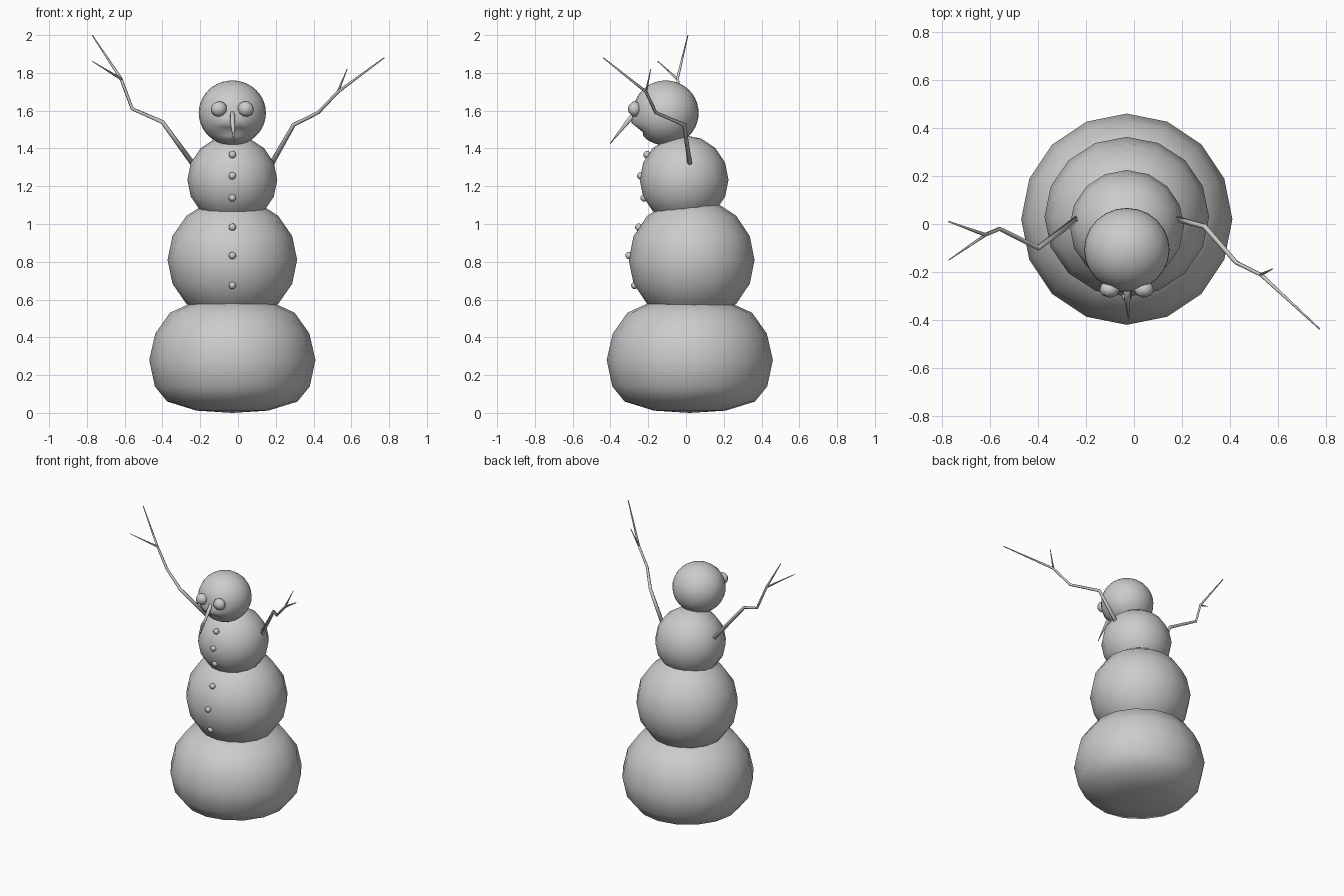
import bpy, bmesh, math
from mathutils import Vector, Matrix

cube = bpy.data.objects.get("Cube")
if cube:
    bpy.data.objects.remove(cube, do_unlink=True)

# One plain grey covers the whole figure
GREY = (0.6, 0.6, 0.6, 1.0)
grey = bpy.data.materials.new("plain grey")
grey.use_nodes = True
grey.diffuse_color = GREY
grey.node_tree.nodes["Principled BSDF"].inputs["Base Color"].default_value = GREY

MID = -0.03  # x of the body's axis


def finish(bm, name):
    bmesh.ops.recalc_face_normals(bm, faces=bm.faces)
    mesh = bpy.data.meshes.new(name)
    bm.to_mesh(mesh)
    bm.free()
    mesh.materials.append(grey)
    for poly in mesh.polygons:
        poly.use_smooth = True
    obj = bpy.data.objects.new(name, mesh)
    bpy.context.collection.objects.link(obj)
    return obj


def ball(name, centre, size, sides=16, rings=8, turn=0.0, shape=None):
    bm = bmesh.new()
    bmesh.ops.create_uvsphere(bm, u_segments=sides, v_segments=rings, radius=1)
    place = (Matrix.Translation(centre) @ Matrix.Rotation(turn, 4, "Y")
             @ Matrix.Diagonal((*size, 1)))
    bm.transform(place)
    if shape:
        for v in bm.verts:
            shape(v.co)
    return finish(bm, name)


def lathe(name, centre, profile, sides=16):
    bm = bmesh.new()
    verts = [bm.verts.new((r, 0, z)) for r, z in profile]
    edges = [bm.edges.new(pair) for pair in zip(verts, verts[1:])]
    bmesh.ops.spin(bm, geom=verts + edges, cent=(0, 0, 0), axis=(0, 0, 1),
                   angle=math.tau, steps=sides)
    bmesh.ops.remove_doubles(bm, verts=bm.verts, dist=0.0005)
    bm.transform(Matrix.Translation(centre))
    return finish(bm, name)


def stick(name, points, radii, sides=6):
    """Tapered tube through the points."""
    bm = bmesh.new()
    pts = [Vector(p) for p in points]
    loops = []
    for i, p in enumerate(pts):
        along = pts[min(i + 1, len(pts) - 1)] - pts[max(i - 1, 0)]
        side = along.cross(Vector((0, 1, 0))).normalized()
        other = along.cross(side).normalized()
        loops.append([bm.verts.new(p + radii[i] * (math.cos(a) * side + math.sin(a) * other))
                      for a in (math.tau * k / sides for k in range(sides))])
    for low, high in zip(loops, loops[1:]):
        for k in range(sides):
            n = (k + 1) % sides
            bm.faces.new((low[k], low[n], high[n], high[k]))
    bm.faces.new(loops[0])
    bm.faces.new(loops[-1])
    return finish(bm, name)


# Stacked snowballs, the lowest one slumped
lathe("base_snowball", (MID, 0.02, 0),
      [(0, 0), (0.19, 0.012), (0.345, 0.06), (0.41, 0.14), (0.44, 0.28),
       (0.408, 0.42), (0.33, 0.53), (0.2, 0.59), (0, 0.61)])
ball("middle_snowball", (MID, 0.03, 0.81), (0.343, 0.333, 0.33))
ball("chest_snowball", (MID, -0.01, 1.235), (0.238, 0.235, 0.235))


# Head with a brow of snow over a downturned, hollow mouth
def frown(co):
    if co.y > -0.12:
        return
    dx = co.x - MID
    across = math.exp(-(dx / 0.075) ** 4)
    mouth = 1.492 - 2.0 * dx * dx
    lip = math.exp(-((co.z - mouth - 0.047) / 0.024) ** 2)
    hollow = math.exp(-((co.z - mouth) / 0.02) ** 2)
    co.y += across * (0.02 * hollow - 0.018 * lip)


ball("head", (MID, -0.107, 1.588), (0.178, 0.174, 0.172), 24, 20, shape=frown)

# Pebble eyes
for name, side in (("right_eye", -1), ("left_eye", 1)):
    ball(name, (MID + side * 0.071, -0.272, 1.609), (0.044, 0.036, 0.04), 8, 6, side * 0.35)

# Pointed nose
stick("nose", [(MID, -0.255, 1.605), (MID + 0.002, -0.31, 1.54), (-0.022, -0.402, 1.425)],
      [0.015, 0.013, 0.002])

# Buttons down the front
for i, (y, z) in enumerate([(-0.207, 1.367), (-0.24, 1.255), (-0.222, 1.138),
                            (-0.25, 0.983), (-0.302, 0.833), (-0.272, 0.675)]):
    ball(f"button_{i + 1}", (MID, y, z), (0.022, 0.02, 0.02), 6, 5, 0.4)

# Twig arms, each with one side twig
taper = [0.014, 0.011, 0.009, 0.008, 0.003]
stick("right_arm", [(-0.24, 0.02, 1.32), (-0.4, -0.1, 1.54), (-0.56, -0.02, 1.61),
                    (-0.62, -0.045, 1.77), (-0.772, 0.01, 2.0)], taper)
stick("right_twig", [(-0.615, -0.043, 1.765), (-0.772, -0.15, 1.862)], [0.007, 0.002])
stick("left_arm", [(0.178, 0.02, 1.32), (0.295, -0.01, 1.525), (0.425, -0.16, 1.59),
                   (0.53, -0.212, 1.7), (0.774, -0.438, 1.88)], taper)
stick("left_twig", [(0.527, -0.212, 1.695), (0.578, -0.187, 1.82)], [0.007, 0.002])
